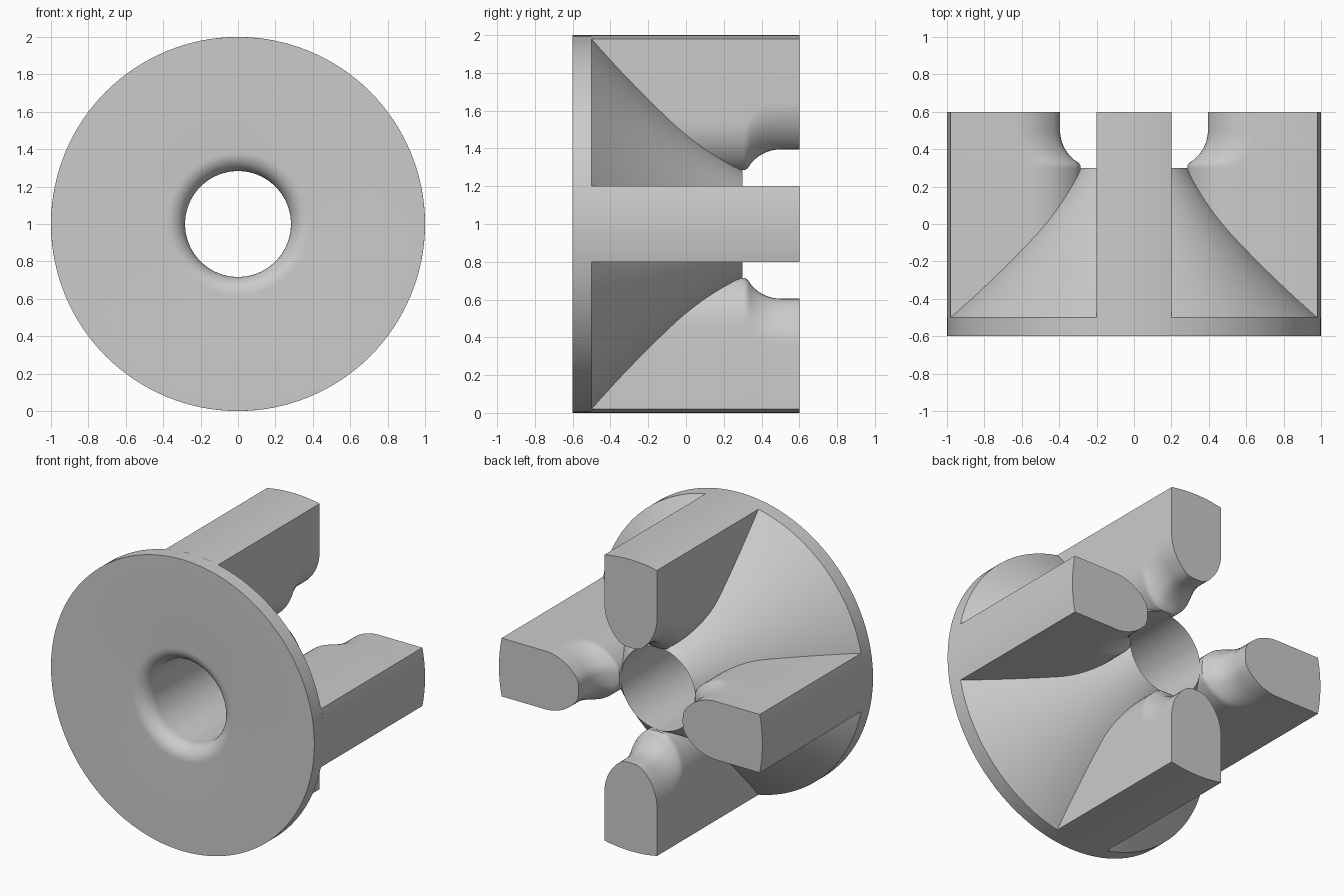
import bpy, bmesh, math
from mathutils import Matrix

cube = bpy.data.objects.get("Cube")
if cube:
    bpy.data.objects.remove(cube, do_unlink=True)

grey = bpy.data.materials.new("plain grey")
grey.use_nodes = True
colour = (0.6, 0.6, 0.6, 1)
grey.diffuse_color = colour
grey.node_tree.nodes["Principled BSDF"].inputs["Base Color"].default_value = colour

BORE, FRONT, RIM, NECK, BACK = 0.283, -0.6, -0.5, 0.3, 0.6
HALF = 0.2          # half width of a leg
STEPS = 96


def finish(bm, name):
    bmesh.ops.recalc_face_normals(bm, faces=bm.faces)
    # the parts are made around the y axis, then lifted to stand on the ground
    bmesh.ops.translate(bm, verts=bm.verts, vec=(0, 0, 1))
    mesh = bpy.data.meshes.new(name)
    bm.to_mesh(mesh)
    bm.free()
    ob = bpy.data.objects.new(name, mesh)
    bpy.context.collection.objects.link(ob)
    mesh.materials.append(grey)
    bpy.ops.object.select_all(action="DESELECT")
    ob.select_set(True)
    bpy.context.view_layer.objects.active = ob
    bpy.ops.object.shade_smooth_by_angle(angle=math.radians(38))
    return ob


def bridge(bm, loops):
    for a, b in zip(loops, loops[1:]):
        for i in range(len(a)):
            j = (i + 1) % len(a)
            bm.faces.new((a[i], a[j], b[j], b[i]))


# Flanged body: bore with rounded mouth, disc, concave cone
def body():
    fillet = 0.1
    profile = []
    for i in range(11):
        a = math.pi / 2 * i / 10
        profile.append((BORE + fillet * (1 - math.sin(a)), FRONT + fillet * (1 - math.cos(a))))
    profile.reverse()
    profile += [(1, FRONT), (1, RIM)]
    for i in range(1, 17):
        t = i / 16
        profile.append((1 + (BORE - 1) * t - 0.18 * t * (1 - t), RIM + (NECK - RIM) * t))
    bm = bmesh.new()
    loops = []
    for k in range(STEPS):
        a = math.tau * k / STEPS
        loops.append([bm.verts.new((r * math.cos(a), y, r * math.sin(a))) for r, y in profile])
    bridge(bm, loops + loops[:1])
    finish(bm, "flanged_body")


# Leg cross-section: outer arc, straight sides, rounded inner nose
def section(nose):
    half = []
    for i in range(7):
        x = HALF * i / 6
        half.append((x, math.sqrt(1 - x * x)))
    radius, end = 0.3, math.radians(54)
    for i in range(11):
        a = end * i / 10
        half.append((HALF - radius * (1 - math.cos(a)), nose + 0.25 - radius * math.sin(a)))
    half += [(0.04, nose - 0.004), (0, nose - 0.005)]
    return half + [(-x, z) for x, z in reversed(half[1:-1])]


# Leg: section lofted backwards, its nose sweeping out through a round fillet
def leg(name, turn):
    sweep = 0.2
    stations = [(RIM, BORE + 0.008)]
    for i in range(15):
        y = NECK + sweep * i / 14
        nose = sweep + math.sqrt(max(0, sweep ** 2 - (NECK + sweep - y) ** 2))
        stations.append((y, max(BORE + 0.008, nose)))
    stations.append((BACK, 2 * sweep))
    bm = bmesh.new()
    loops = [[bm.verts.new((x, y, z)) for x, z in section(n)] for y, n in stations]
    bridge(bm, loops)
    bm.faces.new(loops[0])
    bm.faces.new(loops[-1])
    bm.transform(Matrix.Rotation(turn, 4, "Y"))
    finish(bm, name)


body()
for n, name in enumerate(("top_leg", "left_leg", "bottom_leg", "right_leg")):
    leg(name, math.pi / 2 * n)
